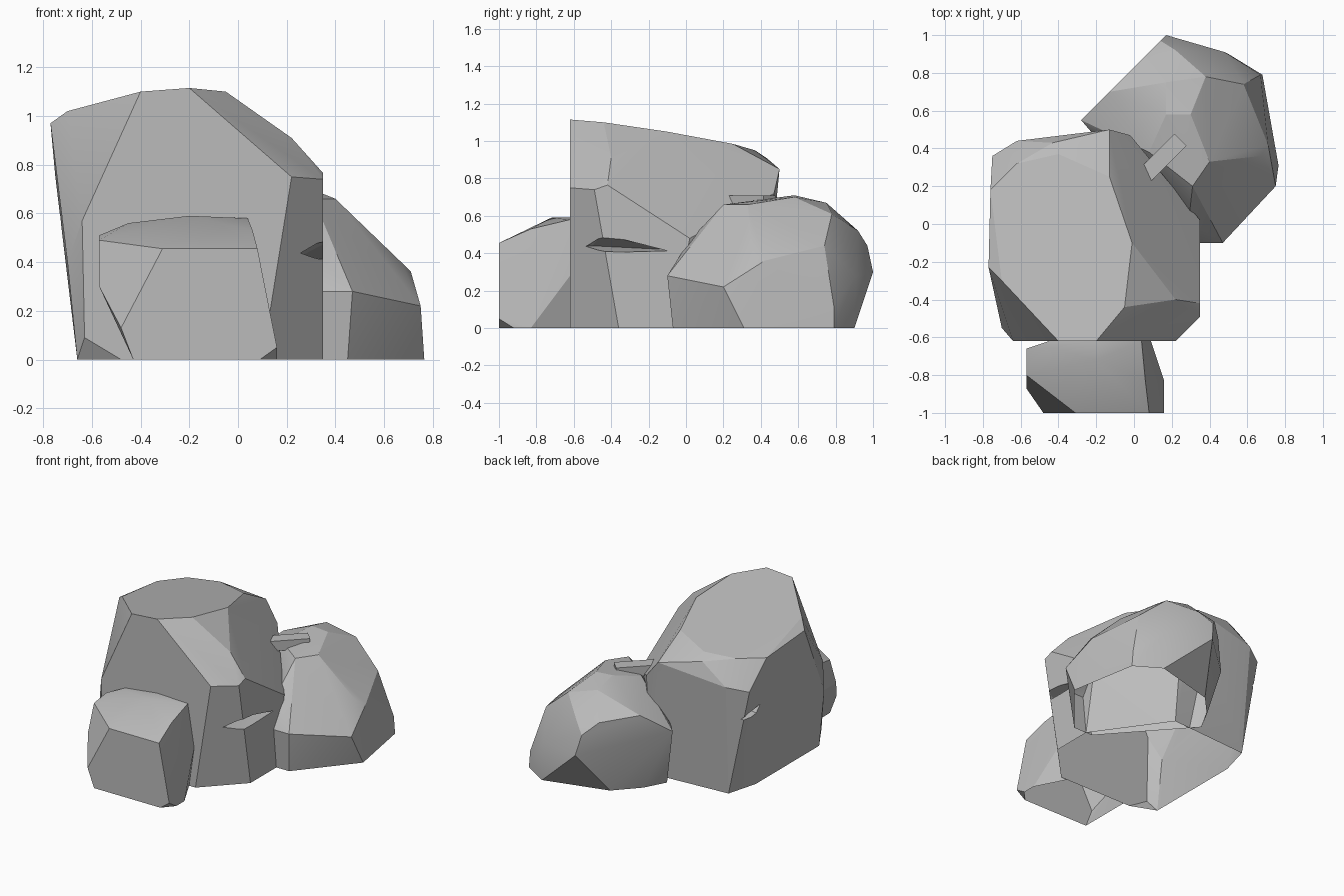
import bpy
import bmesh
import math

cube = bpy.data.objects.get("Cube")
if cube:
    bpy.data.objects.remove(cube, do_unlink=True)

# One plain stone colour
stone = bpy.data.materials.new("stone grey")
stone.use_nodes = True
stone_colour = (0.5, 0.5, 0.5, 1.0)
stone.diffuse_color = stone_colour
stone.node_tree.nodes["Principled BSDF"].inputs["Base Color"].default_value = stone_colour


def hull(name, corners):
    """Chiselled solid wrapped tightly around its outer corners."""
    bm = bmesh.new()
    for corner in corners:
        bm.verts.new(corner)
    result = bmesh.ops.convex_hull(bm, input=bm.verts[:])
    spare = {g for g in result["geom_interior"] + result["geom_unused"]
             if isinstance(g, bmesh.types.BMVert)}
    bmesh.ops.delete(bm, geom=list(spare), context="VERTS")
    bmesh.ops.dissolve_limit(bm, angle_limit=math.radians(3),
                             verts=bm.verts[:], edges=bm.edges[:])
    bmesh.ops.recalc_face_normals(bm, faces=bm.faces[:])
    mesh = bpy.data.meshes.new(name)
    bm.to_mesh(mesh)
    bm.free()
    mesh.materials.append(stone)
    obj = bpy.data.objects.new(name, mesh)
    bpy.context.collection.objects.link(obj)
    return obj


def select_only(obj):
    bpy.ops.object.select_all(action="DESELECT")
    obj.select_set(True)
    bpy.context.view_layer.objects.active = obj


def carve(rock, cutter):
    """Cut a crevice out of a rock, then discard the cutter."""
    cutter.hide_render = True
    mod = rock.modifiers.new("crevice", "BOOLEAN")
    mod.operation = "DIFFERENCE"
    mod.solver = "EXACT"
    mod.object = cutter
    select_only(rock)
    bpy.ops.object.modifier_apply(modifier=mod.name)
    bpy.data.objects.remove(cutter, do_unlink=True)


def open_side(rock, axis, level):
    """Remove the flat faces lying on one plane, leaving a hollow shell."""
    bm = bmesh.new()
    bm.from_mesh(rock.data)
    flat = [f for f in bm.faces
            if all(abs(v.co[axis] - level) < 0.002 for v in f.verts)]
    bmesh.ops.delete(bm, geom=flat, context="FACES")
    bm.to_mesh(rock.data)
    bm.free()


def slanted_box(name, centre, length, width, height):
    """Box corners turned to run diagonally across the ground plan."""
    x, y, z = centre
    d = math.sqrt(0.5)
    corners = []
    for a in (-length / 2, length / 2):
        for b in (-width / 2, width / 2):
            for c in (-height / 2, height / 2):
                corners.append((x + d * (a - b), y + d * (a + b), z + c))
    return hull(name, corners)


# Tall main boulder: tilted top, flat front, sheer side
main_boulder = hull("main_boulder", [
    # top facet
    (-.4, -.62, 1.1), (-.2, -.62, 1.115), (-.05, -.44, 1.1), (-.01, -.1, 1.05),
    (-.13, .25, .985), (-.4, .37, .95), (-.62, .32, .94), (-.76, .18, .93),
    (-.77, -.23, .97), (-.7, -.3, 1.02),
    # front facet and its chamfers
    (-.64, -.62, .57), (-.63, -.62, .09), (-.48, -.62, 0), (.1, -.62, 0),
    (.22, -.62, .75), (-.7, -.55, .4), (-.66, -.55, 0),
    # sheer side
    (.35, -.49, .74), (.35, -.42, .765), (.22, -.4, .91), (.35, .02, .48),
    (.35, -.36, 0), (.35, -.07, 0),
    # back
    (-.13, .5, .85), (-.02, .47, .72), (-.43, .43, .91), (-.62, .44, .78),
    (-.75, .36, .75), (0, .42, 0), (-.6, .38, 0), (-.66, .16, 0),
])

# Crevices in the main boulder
carve(main_boulder, hull("side_crevice", [
    (.2, -.5, .44), (.25, -.1, .42), (.4, -.62, .43),
    (.4, -.45, .5), (.4, -.1, .41), (.4, -.45, .4),
]))
carve(main_boulder, hull("back_crevice", [
    (-.66, .27, .58), (-.82, .42, .6), (-.82, .14, .64),
    (-.82, .22, .52), (-.74, .52, .51),
]))

# Low boulder leaning against the front
front_boulder = hull("front_boulder", [
    (-.57, -.66, .51), (-.57, -.8, .49), (-.57, -.87, .3), (-.57, -.67, .3),
    (-.31, -1, .455), (.08, -1, .455), (.16, -1, .05), (.09, -1, 0),
    (-.48, -1, .13), (-.43, -1, 0), (.16, -.92, 0), (.16, -.83, 0),
    (.06, -.83, .53), (.04, -.62, .58), (-.2, -.72, .59), (-.2, -.62, .59),
    (-.45, -.65, .56), (-.45, -.62, .56), (.09, -.62, .28),
    (-.43, -.62, 0), (.05, -.62, 0),
])

# Rounded boulder behind and to the side
rear_boulder = hull("rear_boulder", [
    # crown
    (.17, .58, .71), (.17, .75, .67), (.4, .33, .66), (.31, .2, .66),
    (.08, .38, .65), (.3, .58, .7), (.22, .92, .52), (.38, .78, .61),
    # steep front facet and the wall below it
    (.67, .36, .4), (.75, .2, .22), (.47, -.1, .28), (.35, -.1, .28),
    (.29, .02, .47), (.765, .31, 0), (.45, -.07, 0), (.3, -.07, 0),
    # rounded outer side
    (.71, .42, .36), (.58, .74, .44), (.67, .79, .12), (.68, .79, 0),
    # back wall
    (.17, 1, .3), (.14, .97, .44), (.06, .89, .52), (-.13, .7, .55),
    (-.28, .55, .42), (-.22, .48, .42), (.48, .91, .28),
    (.5, .9, 0), (.05, .78, 0), (-.1, .62, 0), (-.18, .47, 0), (.07, .26, 0),
])

# Broken diagonal ledge on the crown
crown_ledge = slanted_box("crown_ledge", (.15, .35, .675), .27, .09, .07)

# Hollow shells, open at the ground and where the front boulder leans
for rock in (main_boulder, front_boulder, rear_boulder):
    open_side(rock, 2, 0)
open_side(front_boulder, 1, -.62)

# Smooth shading with crisp ridges
for rock in (main_boulder, front_boulder, rear_boulder, crown_ledge):
    select_only(rock)
    bpy.ops.object.shade_smooth_by_angle(angle=math.radians(18))
